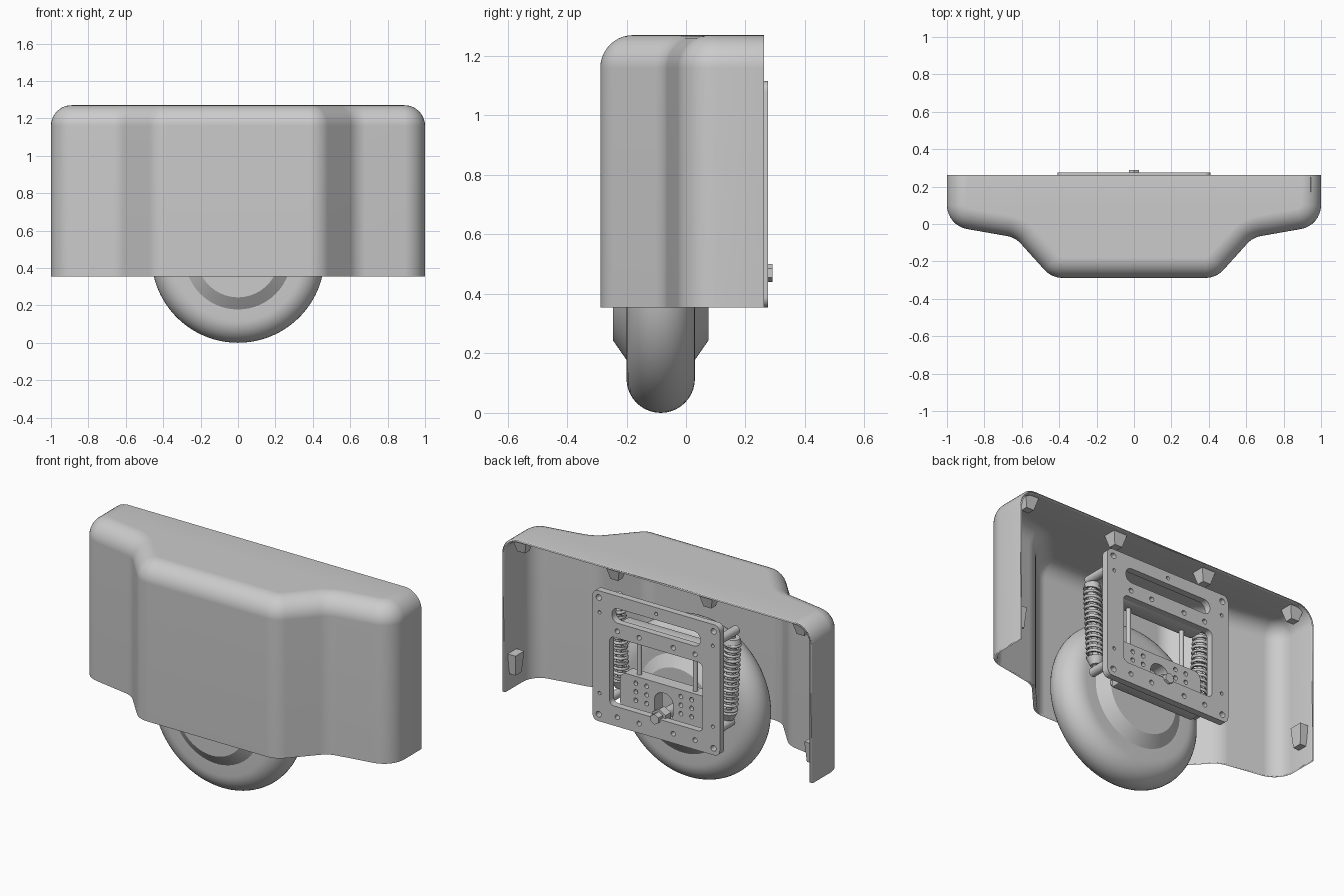
import bpy, bmesh
from math import sin, cos, pi, tan, radians
from mathutils import Vector

cube = bpy.data.objects.get("Cube")
if cube:
    bpy.data.objects.remove(cube, do_unlink=True)

grey = bpy.data.materials.new("light_grey")
grey.use_nodes = True
grey.diffuse_color = (0.6, 0.6, 0.6, 1)
grey.node_tree.nodes["Principled BSDF"].inputs["Base Color"].default_value = (0.6, 0.6, 0.6, 1)


def finish(obj, angle=35):
    """Link, convert to mesh, colour and shade an object."""
    bpy.context.collection.objects.link(obj)
    bpy.ops.object.select_all(action='DESELECT')
    obj.select_set(True)
    bpy.context.view_layer.objects.active = obj
    if obj.type == 'CURVE':
        bpy.ops.object.convert(target='MESH')
        obj = bpy.context.object
    obj.data.materials.clear()
    obj.data.materials.append(grey)
    bpy.ops.object.shade_smooth_by_angle(angle=radians(angle))
    return obj


def from_bmesh(name, bm, angle=35):
    bmesh.ops.recalc_face_normals(bm, faces=bm.faces[:])
    mesh = bpy.data.meshes.new(name)
    bm.to_mesh(mesh)
    bm.free()
    return finish(bpy.data.objects.new(name, mesh), angle)


def fillet(points, radius, closed=True, steps=8):
    """Round the corners of a 2D outline."""
    pts = [Vector(p) for p in points]
    out = []
    for i, p in enumerate(pts):
        if not closed and i in (0, len(pts) - 1):
            out.append(p)
            continue
        a = (pts[i - 1] - p).normalized()
        b = (pts[(i + 1) % len(pts)] - p).normalized()
        half = a.angle(b) / 2
        centre = p + (a + b).normalized() * radius / sin(half)
        start = p + a * radius / tan(half) - centre
        end = p + b * radius / tan(half) - centre
        turn = start.angle(end)
        for k in range(steps + 1):
            t = k / steps
            out.append(centre + (start * sin((1 - t) * turn) + end * sin(t * turn)) / sin(turn))
    return out


def rounded(cx, cz, w, h, r):
    w, h = w / 2, h / 2
    return fillet([(cx - w, cz - h), (cx + w, cz - h), (cx + w, cz + h), (cx - w, cz + h)], r)


def circle(cx, cz, r, n=16):
    return [Vector((cx + r * cos(2 * pi * k / n), cz + r * sin(2 * pi * k / n))) for k in range(n)]


def plate(name, loops, y0, y1):
    """Flat upright plate; the first loop is the outline and the others are openings."""
    curve = bpy.data.curves.new(name, 'CURVE')
    curve.dimensions, curve.fill_mode, curve.extrude = '2D', 'BOTH', (y1 - y0) / 2
    for loop in loops:
        s = curve.splines.new('POLY')
        s.points.add(len(loop) - 1)
        for q, p in zip(s.points, loop):
            q.co = (p.x, p.y, 0, 1)
        s.use_cyclic_u = True
    obj = bpy.data.objects.new(name, curve)
    obj.rotation_euler.x = pi / 2
    obj.location.y = (y0 + y1) / 2
    return finish(obj)


def box(name, lo, hi, bevel=0.008, taper=1.0):
    lo, hi = Vector(lo), Vector(hi)
    bm = bmesh.new()
    bmesh.ops.create_cube(bm, size=1)
    for v in bm.verts:
        if v.co.z < 0:
            v.co.x *= taper
            v.co.y *= taper
        v.co = Vector([(lo[i] + hi[i]) / 2 + v.co[i] * (hi[i] - lo[i]) for i in range(3)])
    if bevel:
        bmesh.ops.bevel(bm, geom=bm.edges[:], offset=bevel, segments=2, profile=0.5, affect='EDGES')
    return from_bmesh(name, bm)


def rod(name, a, b, r, r2=None, n=24):
    a, b = Vector(a), Vector(b)
    bm = bmesh.new()
    bmesh.ops.create_cone(bm, cap_ends=True, segments=n, radius1=r,
                          radius2=r if r2 is None else r2, depth=(b - a).length)
    rot = (b - a).to_track_quat('Z', 'Y')
    for v in bm.verts:
        v.co = rot @ v.co + (a + b) / 2
    return from_bmesh(name, bm)


def lathe(name, profile, centre_z, n=96):
    """Spin a (y, radius) profile around the wheel axis."""
    bm = bmesh.new()
    verts = [bm.verts.new((0, y, -r)) for y, r in profile]
    edges = [bm.edges.new(pair) for pair in zip(verts, verts[1:])]
    bmesh.ops.spin(bm, geom=verts + edges, cent=(0, 0, 0), axis=(0, 1, 0), angle=2 * pi,
                   steps=n, use_merge=True)
    bmesh.ops.remove_doubles(bm, verts=bm.verts[:], dist=0.0005)
    for v in bm.verts:
        v.co.z += centre_z
    return from_bmesh(name, bm, 25)


# Cover: stepped outline raised to a rounded top, open at the back and below
half = [(1, 0.262), (1, -0.008), (0.635, -0.072), (0.44, -0.288)]
path = fillet(half + [(-x, y) for x, y in reversed(half)], 0.13, closed=False)
normals = []
for i in range(len(path)):
    t = path[min(i + 1, len(path) - 1)] - path[max(i - 1, 0)]
    normals.append(Vector((t.y, -t.x)).normalized())
top, bottom, edge = 1.27, 0.355, 0.11
levels = [(0, bottom)] + [(edge * (1 - cos(k * pi / 20)), top - edge + edge * sin(k * pi / 20))
                          for k in range(11)]
bm = bmesh.new()
rows = [[bm.verts.new((*(p + n * inset), z)) for p, n in zip(path, normals)] for inset, z in levels]
for low, high in zip(rows, rows[1:]):
    for i in range(len(path) - 1):
        bm.faces.new((low[i], low[i + 1], high[i + 1], high[i]))
bm.faces.new(rows[-1])
if sum(f.normal.z * f.calc_area() for f in bm.faces) < 0:
    bmesh.ops.reverse_faces(bm, faces=bm.faces[:])
bm.normal_update()
cover = from_bmesh("cover", bm)
if cover.data.polygons[-1].normal.z < 0:
    cover.data.flip_normals()
shell = cover.modifiers.new("wall", 'SOLIDIFY')
shell.thickness, shell.offset = 0.02, -1
cover.modifiers.new("clean_shading", 'WEIGHTED_NORMAL').keep_sharp = True

# Fixing lugs inside the cover rim
for x in (-0.9, -0.3, 0.3, 0.9):
    box("top_lug", (x - 0.045, 0.17, 1.18), (x + 0.045, 0.25, 1.255), 0, 0.55)
for side in (-1, 1):
    xs = sorted((side * 0.985, side * 0.93))
    box("side_lug", (xs[0], 0.16, 0.45), (xs[1], 0.24, 0.57), 0, 0.7)

# Wheel
axle_z, mid = 0.463, -0.085
tread = [(mid - 0.115 * cos(k * pi / 20), 0.348 + 0.115 * sin(k * pi / 20)) for k in range(21)]
lathe("tyre", [(-0.2, 0.27)] + tread + [(0.03, 0.27)], axle_z)
lathe("wheel_hub", [(-0.245, 0), (-0.245, 0.22), (-0.2, 0.285), (0.03, 0.285),
                    (0.075, 0.22), (0.075, 0)], axle_z)
rod("axle", (0, 0.07, axle_z), (0, 0.24, axle_z), 0.03)
rod("axle_nut", (0, 0.2, axle_z), (0, 0.25, axle_z), 0.05, n=6)
rod("axle_bolt", (0, 0.24, 0.47), (0, 0.29, 0.47), 0.03, n=6)

# Mounting frame with slot, window and bolt holes
holes = [circle(x, z, 0.014) for x in (-0.25, -0.11, 0.11, 0.25) for z in (0.91, 0.41)]
holes += [circle(x, z, 0.017) for x in (-0.37, 0.37) for z in (1.075, 0.395)]
holes += [circle(x, z, 0.01) for x in (-0.35, 0, 0.35) for z in (1.078,) if x == 0]
holes += [circle(x, z, 0.01) for x in (-0.365, 0.365) for z in (0.52, 0.99)]
plate("mounting_frame", [rounded(0, 0.735, 0.82, 0.76, 0.035), rounded(0, 1.0, 0.57, 0.085, 0.04),
                         rounded(0, 0.67, 0.6, 0.4, 0.03)] + holes, 0.235, 0.275)

# Sliding axle block on two guide rods
holes = [circle(s * x, z, 0.013) for s in (-1, 1) for x in (0.11, 0.18) for z in (0.5, 0.55, 0.6)]
plate("axle_block", [rounded(0, 0.53, 0.56, 0.22, 0.04), rounded(0, 0.51, 0.12, 0.16, 0.055)] + holes,
      0.13, 0.205)
box("upper_crossbar", (-0.27, 0.14, 0.87), (0.27, 0.236, 0.94))
box("lower_crossbar", (-0.27, 0.14, 0.38), (0.27, 0.236, 0.43))

# Mirrored guide rods, springs and their mounts
for side in (-1, 1):
    rod("guide_rod", (side * 0.18, 0.17, 0.4), (side * 0.18, 0.17, 0.9), 0.014)
    box("fork_arm", (side * 0.2 - 0.03, 0.08, 0.43), (side * 0.2 + 0.03, 0.15, 0.5))
    high, low = Vector((side * 0.375, 0.105, 1.01)), Vector((side * 0.345, 0.105, 0.47))
    for name, p in (("upper_spring_mount", high), ("lower_spring_mount", low)):
        rod(name, p - Vector((0, 0.03, 0)), (p.x, 0.24, p.z), 0.025)
    axis = low - high
    rod("damper_rod", high, low, 0.016)
    rod("damper_body", high + axis * 0.08, high + axis * 0.45, 0.025)
    rod("upper_spring_cup", high + axis * 0.06, high + axis * 0.11, 0.04, 0.048)
    rod("lower_spring_cup", low - axis * 0.13, low - axis * 0.05, 0.048, 0.03)
    coil = bpy.data.curves.new("coil_spring", 'CURVE')
    coil.dimensions, coil.bevel_depth, coil.bevel_resolution = '3D', 0.009, 1
    turns, per = 14, 16
    s = coil.splines.new('POLY')
    s.points.add(turns * per)
    for k, q in enumerate(s.points):
        a = 2 * pi * k / per
        p = high + axis * (0.11 + 0.76 * k / (turns * per))
        q.co = (p.x + 0.042 * cos(a), p.y + 0.042 * sin(a), p.z, 1)
    finish(bpy.data.objects.new("coil_spring", coil), 60)
